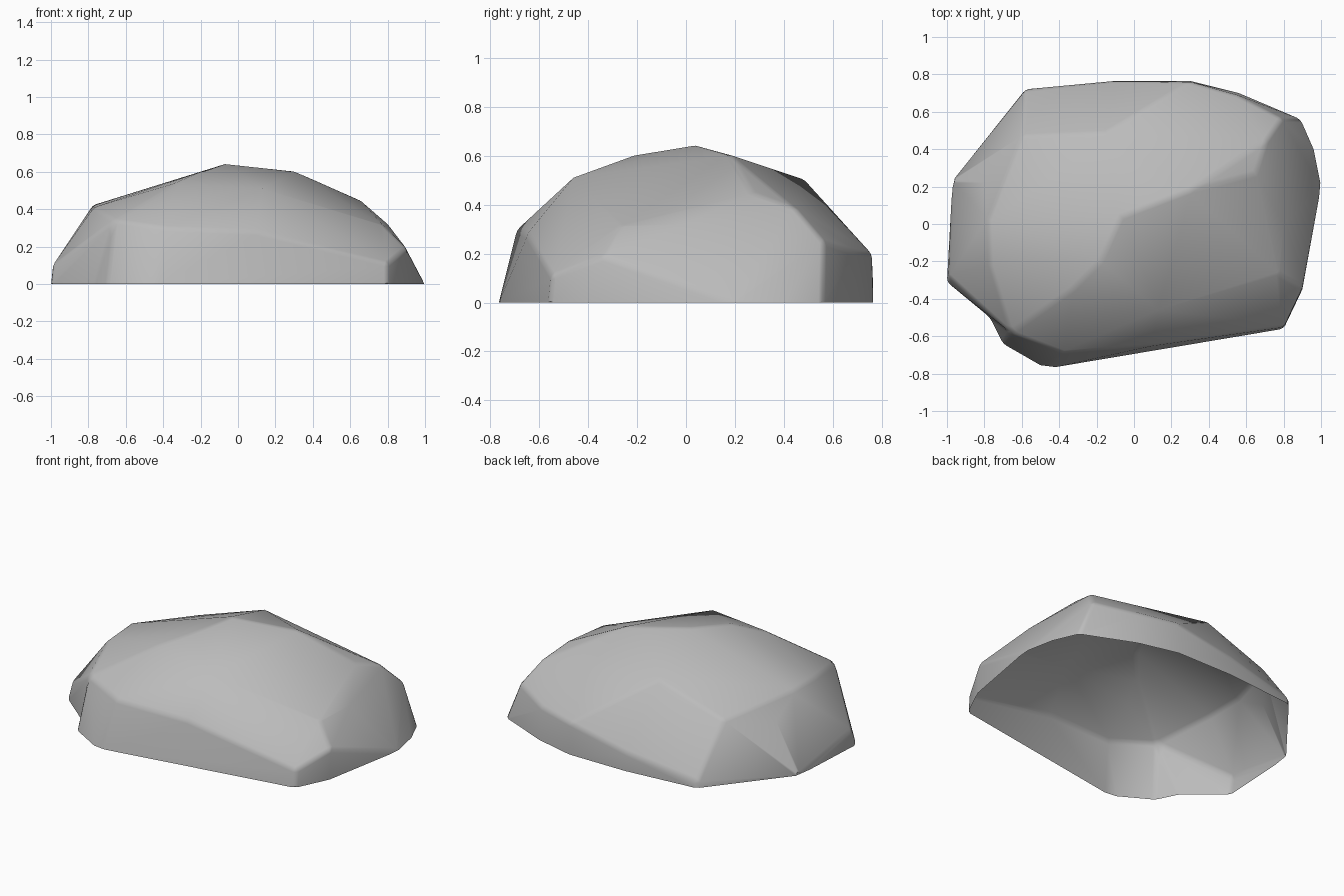
import bpy
import bmesh
from mathutils import Vector

if "Cube" in bpy.data.objects:
    bpy.data.objects.remove(bpy.data.objects["Cube"], do_unlink=True)

# Outline resting on the ground
ground = [(-.97, .23), (-.58, .72), (-.1, .765), (.3, .765), (.56, .7), (.89, .56),
          (.96, .4), (1, .2), (.9, -.35), (.8, -.56), (-.42, -.765), (-.5, -.755),
          (-.7, -.64), (-1, -.31)]
# Top of the steep lower walls
rim = [(-.1, .765, .12), (.3, .76, .2), (.55, .69, .21), (.79, .565, .25),
       (.9, -.34, .19), (.8, -.55, .11), (.1, -.65, .28), (-.38, -.69, .3),
       (-.66, -.58, .34), (-.99, -.28, .1), (-.8, .22, .3), (-.58, .715, .04)]
# Broad upper facets
crown = [(-.07, .04, .645), (.3, .18, .605), (.65, .27, .45), (.71, .45, .385),
         (.8, 0, .32), (.78, -.27, .31), (.13, -.46, .51), (-.35, -.48, .45),
         (-.18, -.2, .605), (-.33, -.35, .54), (-.78, .02, .42), (-.77, -.22, .41),
         (-.6, .47, .35), (-.15, .49, .5)]


def nearest_edge(bm, target):
    return min(bm.edges, key=lambda e: ((e.verts[0].co + e.verts[1].co) / 2 - target).length)


# Faceted shell
bm = bmesh.new()
for point in [(x, y, 0) for x, y in ground] + rim + crown:
    bm.verts.new(point)
bmesh.ops.convex_hull(bm, input=bm.verts)
bmesh.ops.delete(bm, geom=[v for v in bm.verts if not v.link_faces], context='VERTS')

# Open hollow underside
under = [f for f in bm.faces if all(v.co.z < .001 for v in f.verts)]
bmesh.ops.delete(bm, geom=under, context='FACES')

# Small notch in the front corner of the outline
edge = nearest_edge(bm, Vector((-.85, -.475, 0)))
notch = bmesh.utils.edge_split(edge, edge.verts[0], .5)[1]
notch.co = (-.77, -.5, 0)
bmesh.ops.triangulate(bm, faces=bm.faces)
bmesh.ops.recalc_face_normals(bm, faces=bm.faces)
if sum(f.normal.z for f in bm.faces) < 0:
    bmesh.ops.reverse_faces(bm, faces=bm.faces)

# Worn edges, kept flat on the ground
sharp = [e for e in bm.edges if e.is_manifold and e.calc_face_angle() > .35]
bmesh.ops.bevel(bm, geom=sharp, offset=.02, segments=2, profile=.5,
                affect='EDGES', clamp_overlap=True)
for v in bm.verts:
    if v.is_boundary:
        v.co.z = 0
    v.co.z = max(v.co.z, 0)

mesh = bpy.data.meshes.new("rock")
bm.to_mesh(mesh)
bm.free()
rock = bpy.data.objects.new("rock", mesh)
bpy.context.collection.objects.link(rock)

# Stone colour
stone = bpy.data.materials.new("grey stone")
stone.use_nodes = True
colour = (.5, .5, .5, 1)
stone.diffuse_color = colour
stone.node_tree.nodes["Principled BSDF"].inputs["Base Color"].default_value = colour
mesh.materials.append(stone)

bpy.context.view_layer.objects.active = rock
rock.select_set(True)
bpy.ops.object.shade_smooth_by_angle(angle=.6)
